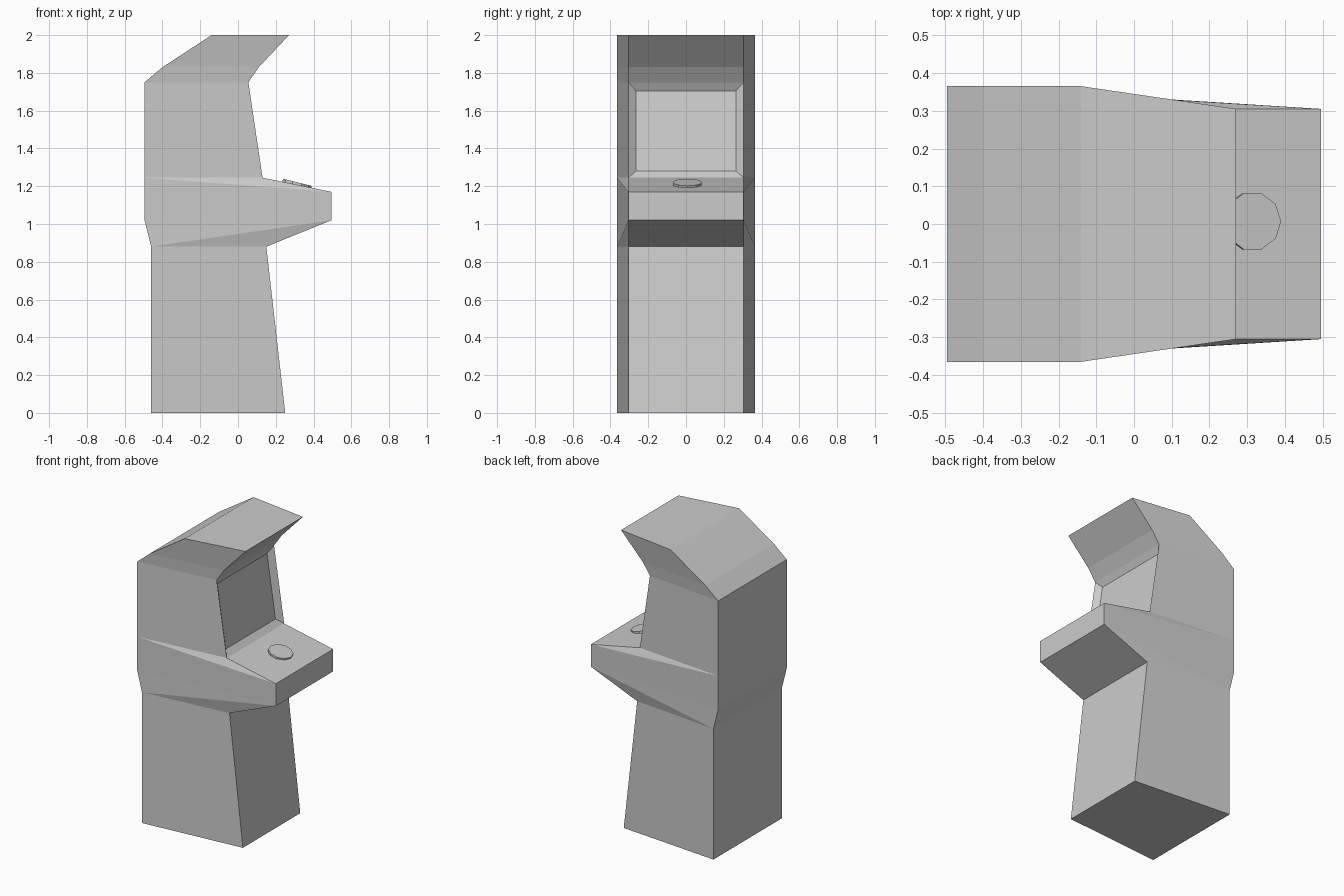
import bpy, bmesh, math
from mathutils import Matrix

if "Cube" in bpy.data.objects:
    bpy.data.objects.remove(bpy.data.objects["Cube"])

BACK_HALF, FRONT_HALF = 0.365, 0.305

# cabinet outline: height, back x, front x
LEVELS = [
    (0.00, -0.46, 0.25),
    (0.88, -0.46, 0.15),
    (1.02, -0.495, 0.495),
    (1.17, -0.495, 0.495),
    (1.245, -0.495, 0.13),
    (1.75, -0.495, 0.055),
    (1.83, -0.40, 0.11),
    (2.00, -0.14, 0.27),
]
SCREEN_BAND = 4
RISING_CREASE = {1}          # crease from low back to high front
FALLING_CREASE = {3}         # crease from high back to low front


def finish(bm, name):
    bmesh.ops.recalc_face_normals(bm, faces=bm.faces[:])
    mesh = bpy.data.meshes.new(name)
    bm.to_mesh(mesh)
    bm.free()
    obj = bpy.data.objects.new(name, mesh)
    bpy.context.collection.objects.link(obj)
    return obj


# cabinet body: tapered cross-sections lofted up the outline
bm = bmesh.new()
rings = []
for z, back, front in LEVELS:
    rings.append([bm.verts.new(p) for p in (
        (back, -BACK_HALF, z), (front, -FRONT_HALF, z),
        (front, FRONT_HALF, z), (back, BACK_HALF, z))])

screen = None
for i, (low, high) in enumerate(zip(rings, rings[1:])):
    for a in range(4):
        b = (a + 1) % 4
        quad = (low[a], low[b], high[b], high[a])
        side = a in (0, 2)
        if side and (i in RISING_CREASE or i in FALLING_CREASE):
            # warped side panels fold along one diagonal
            low_a_to_high_b = (a == 0) == (i in RISING_CREASE)
            q = quad if low_a_to_high_b else quad[1:] + quad[:1]
            bm.faces.new((q[0], q[1], q[2]))
            bm.faces.new((q[0], q[2], q[3]))
        else:
            face = bm.faces.new(quad)
            if i == SCREEN_BAND and a == 1:
                screen = face
bm.faces.new(rings[0][::-1])
bm.faces.new(rings[-1])
bmesh.ops.recalc_face_normals(bm, faces=bm.faces[:])

# recessed screen with sloping bezel
bmesh.ops.inset_region(bm, faces=[screen], thickness=0.058, depth=-0.03)
finish(bm, "cabinet_body")

# ten-sided button lying on the control panel
bm = bmesh.new()
place = (Matrix.Translation((0.312, 0.007, 1.212))
         @ Matrix.Rotation(math.radians(14), 4, 'Y')
         @ Matrix.Rotation(math.radians(90), 4, 'Z'))
bmesh.ops.create_cone(bm, cap_ends=True, segments=10, radius1=0.078,
                      radius2=0.078, depth=0.018, matrix=place)
finish(bm, "control_button")
